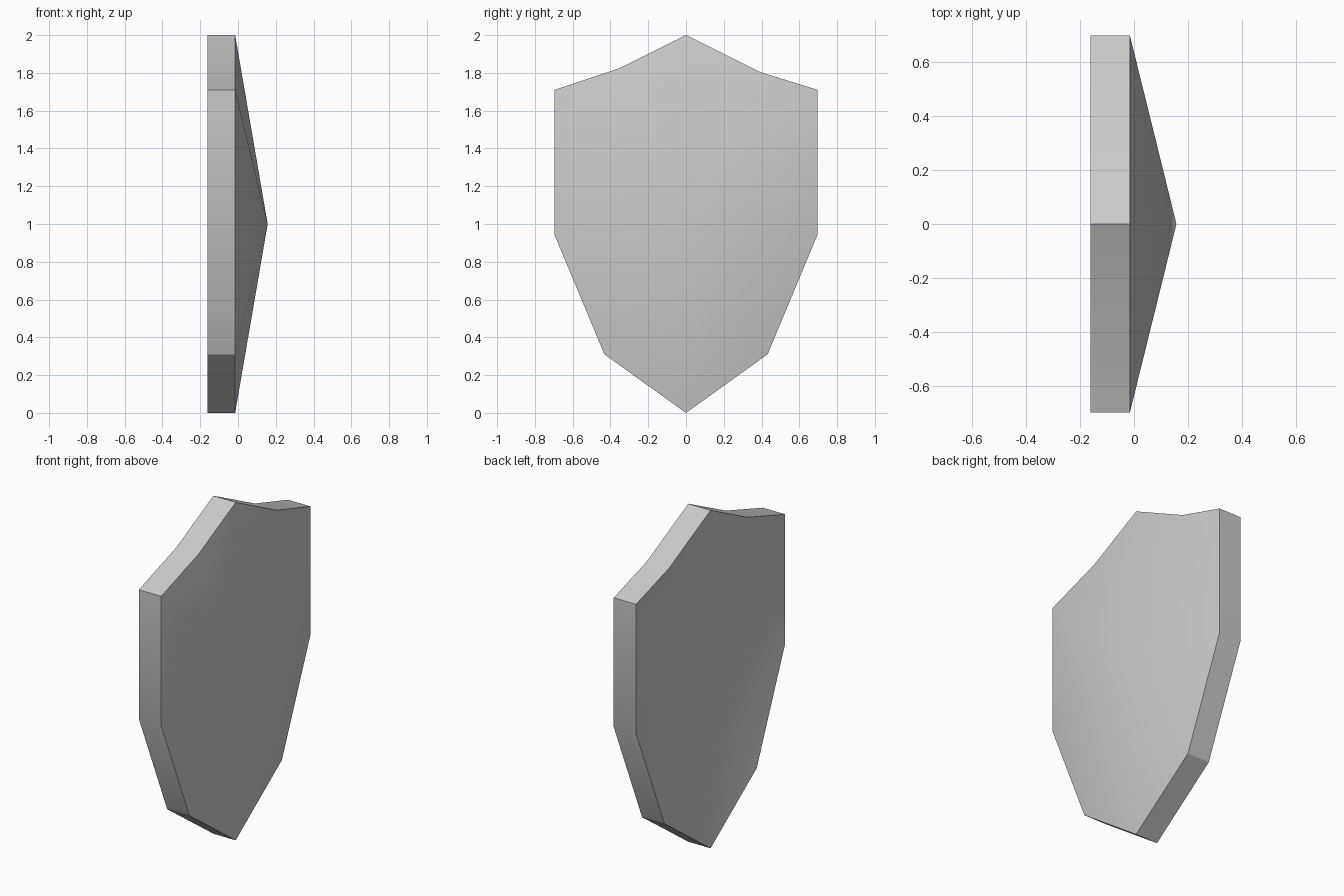
import bpy
import bmesh
import math

cube = bpy.data.objects.get("Cube")
if cube:
    bpy.data.objects.remove(cube, do_unlink=True)

# Plain grey material
grey = bpy.data.materials.new("plain grey")
grey.use_nodes = True
COLOUR = (0.6, 0.6, 0.6, 1.0)
grey.diffuse_color = COLOUR
grey.node_tree.nodes["Principled BSDF"].inputs["Base Color"].default_value = COLOUR

# Shield outline as (y, z), counter-clockwise seen from +x
OUTLINE = [(0, 2), (-0.35, 1.825), (-0.697, 1.71), (-0.697, 0.945), (-0.432, 0.31),
           (0, 0), (0.432, 0.31), (0.697, 0.945), (0.697, 1.71), (0.39, 1.805)]
RIM_X, APEX_X, THICKNESS = -0.015, 0.157, 0.146

bm = bmesh.new()


def shell(offset):
    """Shallow cone: a ring of outline points fanned to one apex."""
    ring = [bm.verts.new((RIM_X - offset, y, z)) for y, z in OUTLINE]
    apex = bm.verts.new((APEX_X - offset, 0, 1))
    for i, v in enumerate(ring):
        bm.faces.new((v, ring[(i + 1) % len(ring)], apex))
    return ring


# Domed face, hollow back and the rim joining them
face_ring = shell(0)
back_ring = shell(THICKNESS)
for i in range(len(OUTLINE)):
    j = (i + 1) % len(OUTLINE)
    bm.faces.new((face_ring[i], back_ring[i], back_ring[j], face_ring[j]))
bmesh.ops.recalc_face_normals(bm, faces=bm.faces)

mesh = bpy.data.meshes.new("shield")
bm.to_mesh(mesh)
bm.free()
mesh.materials.append(grey)
shield = bpy.data.objects.new("shield", mesh)
bpy.context.collection.objects.link(shield)

# Smooth dome with crisp rim edges
bpy.ops.object.select_all(action='DESELECT')
shield.select_set(True)
bpy.context.view_layer.objects.active = shield
bpy.ops.object.shade_smooth_by_angle(angle=math.radians(30))
